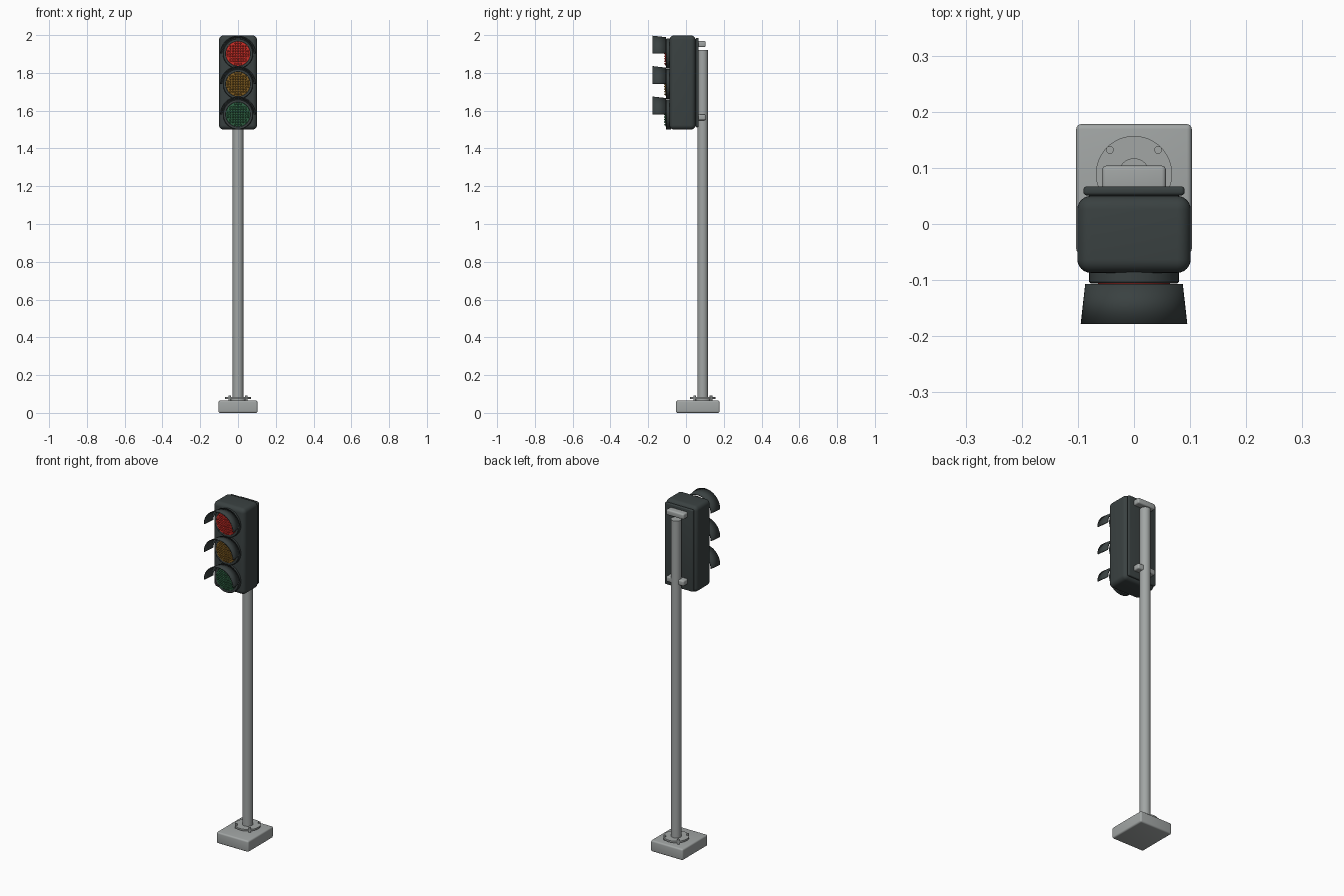
import bpy, bmesh, math
from mathutils import Matrix, Vector

if "Cube" in bpy.data.objects:
    bpy.data.objects.remove(bpy.data.objects["Cube"], do_unlink=True)


def material(name, rgb):
    m = bpy.data.materials.new(name)
    m.use_nodes = True
    m.diffuse_color = (*rgb, 1)
    m.node_tree.nodes["Principled BSDF"].inputs["Base Color"].default_value = (*rgb, 1)
    return m


DARK = material("dark housing", (0.042, 0.053, 0.053))
METAL = material("grey metal", (0.36, 0.38, 0.375))
RED = material("red lens", (0.65, 0.03, 0.022))
AMBER = material("amber lens", (0.23, 0.115, 0.016))
GREEN = material("green lens", (0.03, 0.13, 0.06))


def finish(bm, name, mat, smooth=True):
    bmesh.ops.recalc_face_normals(bm, faces=bm.faces)
    mesh = bpy.data.meshes.new(name)
    bm.to_mesh(mesh)
    bm.free()
    mesh.materials.append(mat)
    ob = bpy.data.objects.new(name, mesh)
    bpy.context.collection.objects.link(ob)
    if smooth:
        bpy.ops.object.select_all(action="DESELECT")
        ob.select_set(True)
        bpy.context.view_layer.objects.active = ob
        bpy.ops.object.shade_smooth_by_angle(angle=math.radians(35))
    return ob


def box(name, mat, low, high, bevel, segments=4):
    low, high = Vector(low), Vector(high)
    bm = bmesh.new()
    bmesh.ops.create_cube(bm, size=1, matrix=Matrix.Translation((low + high) / 2)
                          @ Matrix.Diagonal((*(high - low), 1)))
    bmesh.ops.bevel(bm, geom=bm.edges[:], offset=bevel, segments=segments,
                    profile=0.5, affect="EDGES")
    return finish(bm, name, mat)


def lathe(name, mat, profile, centre, forward=False, steps=48):
    """Spin (radius, height) points about z, or about -y when forward."""
    bm = bmesh.new()
    verts = [bm.verts.new((r, 0, h)) for r, h in profile]
    edges = [bm.edges.new(pair) for pair in zip(verts, verts[1:])]
    bmesh.ops.spin(bm, geom=verts + edges, axis=(0, 0, 1), cent=(0, 0, 0),
                   angle=2 * math.pi, steps=steps)
    bmesh.ops.remove_doubles(bm, verts=bm.verts, dist=1e-5)
    turn = Matrix.Rotation(math.pi / 2, 4, "X") if forward else Matrix()
    bm.transform(Matrix.Translation(centre) @ turn)
    return finish(bm, name, mat)


def disc(name, mat, radius, low, high, x, y, steps=48):
    return lathe(name, mat, [(0, low), (radius, low), (radius, high), (0, high)],
                 (x, y, 0), steps=steps)


# Foot, flange, bolts and pole
POLE_Y = 0.089
box("foot_block", METAL, (-0.103, -0.053, 0), (0.103, 0.178, 0.065), 0.009)
disc("flange_collar", METAL, 0.045, 0.06, 0.078, 0, POLE_Y)
disc("flange", METAL, 0.068, 0.074, 0.084, 0, POLE_Y)
for i in range(4):
    a = math.radians(45 + 90 * i)
    disc("flange_bolt", METAL, 0.007, 0.06, 0.092, 0.061 * math.cos(a),
         POLE_Y + 0.061 * math.sin(a), steps=12)
disc("pole", METAL, 0.028, 0.06, 1.922, 0, POLE_Y)

# Mounting brackets
for z in (1.952, 1.565):
    box("mounting_bracket", METAL, (-0.057, 0.055, z - 0.016), (0.057, 0.104, z + 0.016), 0.008)

# Housing and rear cover
box("housing", DARK, (-0.101, -0.087, 1.5), (0.101, 0.05, 1.998), 0.024, 6)
box("rear_cover", DARK, (-0.09, 0.051, 1.512), (0.09, 0.067, 1.986), 0.006)
box("cover_gasket", DARK, (-0.08, 0.04, 1.525), (0.08, 0.056, 1.973), 0.003)


def led_grid(name, mat, centre, pitch=0.0135, reach=0.058):
    bm = bmesh.new()
    n = int(reach / pitch)
    for i in range(-n, n + 1):
        for j in range(-n, n + 1):
            x, z = i * pitch, j * pitch
            if math.hypot(x, z) < reach:
                spot = Matrix.Translation(Vector(centre) + Vector((x, 0, z)))
                bmesh.ops.create_uvsphere(bm, u_segments=10, v_segments=6,
                                          radius=0.0052, matrix=spot)
    return finish(bm, name, mat)


def visor(name, z, steps=32):
    """Half-cone shell that widens toward the front."""
    bm = bmesh.new()
    rows = []
    for y, radius in ((-0.107, 0.087), (-0.178, 0.095)):
        rows.append([bm.verts.new((radius * math.cos(math.pi * i / steps), y,
                                   z + radius * math.sin(math.pi * i / steps)))
                     for i in range(steps + 1)])
    back, front = rows
    for i in range(steps):
        bm.faces.new((back[i], back[i + 1], front[i + 1], front[i]))
    ob = finish(bm, name, DARK)
    shell = ob.modifiers.new("thickness", "SOLIDIFY")
    shell.thickness = 0.005
    shell.offset = -1
    return ob


# Three signal lamps
for label, mat, z in (("red", RED, 1.902), ("amber", AMBER, 1.741), ("green", GREEN, 1.58)):
    lathe(label + "_lamp_ring", DARK,
          [(0.064, 0.08), (0.08, 0.08), (0.08, 0.103), (0.077, 0.106), (0.066, 0.106),
           (0.064, 0.103), (0.064, 0.08)], (0, 0, z), forward=True)
    lathe(label + "_lens", mat,
          [(0, 0.08), (0.0645, 0.08), (0.0645, 0.108), (0.05, 0.1095), (0, 0.111)],
          (0, 0, z), forward=True)
    led_grid(label + "_light_dots", mat, (0, -0.1105, z))
    visor(label + "_visor", z)
